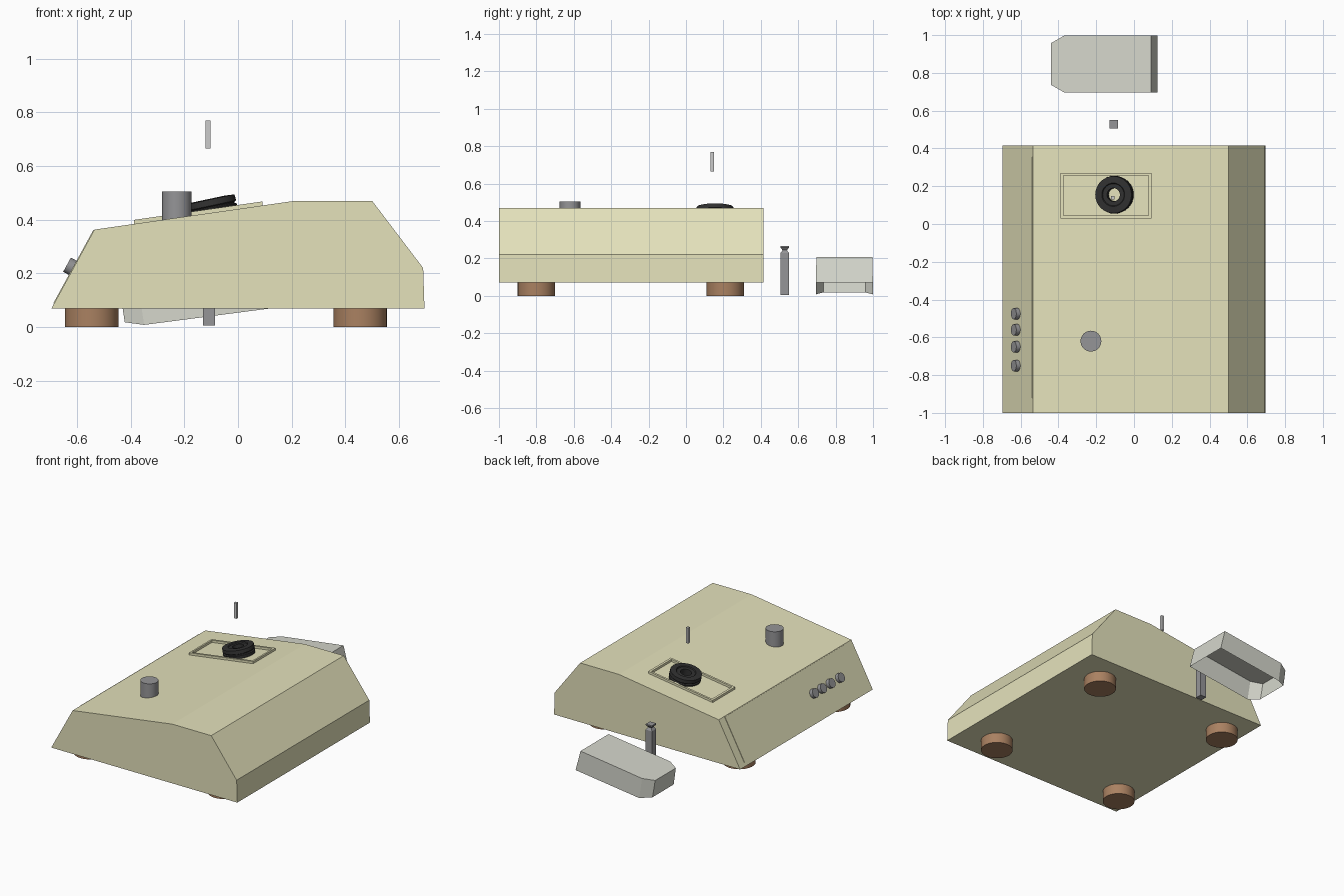
import bpy, bmesh, math
from mathutils import Matrix, Vector

if "Cube" in bpy.data.objects:
    bpy.data.objects.remove(bpy.data.objects["Cube"])


def material(name, rgb):
    m = bpy.data.materials.new(name)
    m.diffuse_color = (*rgb, 1)
    m.use_nodes = True
    m.node_tree.nodes["Principled BSDF"].inputs["Base Color"].default_value = m.diffuse_color
    return m


CREAM = material("cream", (0.78, 0.76, 0.50))
BROWN = material("brown", (0.40, 0.22, 0.12))
DARK = material("dark_grey", (0.30, 0.30, 0.31))
BLACK = material("black", (0.03, 0.03, 0.03))
COVER = material("cover_grey", (0.66, 0.67, 0.60))
LIGHT = material("light_grey", (0.62, 0.62, 0.62))


def make(name, verts, faces, mat, smooth=False):
    me = bpy.data.meshes.new(name)
    me.from_pydata([tuple(v) for v in verts], [], faces)
    bm = bmesh.new()
    bm.from_mesh(me)
    bmesh.ops.recalc_face_normals(bm, faces=bm.faces)
    bm.to_mesh(me)
    bm.free()
    ob = bpy.data.objects.new(name, me)
    bpy.context.collection.objects.link(ob)
    me.materials.append(mat)
    if smooth:
        bpy.ops.object.select_all(action='DESELECT')
        bpy.context.view_layer.objects.active = ob
        ob.select_set(True)
        bpy.ops.object.shade_smooth_by_angle(angle=math.radians(35))
    return ob


def loft(rings, cap_start=True, cap_end=True, closed=False):
    n = len(rings[0])
    verts = [v for r in rings for v in r]
    pairs = [(i, i + 1) for i in range(len(rings) - 1)]
    if closed:
        pairs.append((len(rings) - 1, 0))
    faces = [(a * n + j, a * n + (j + 1) % n, b * n + (j + 1) % n, b * n + j)
             for a, b in pairs for j in range(n)]
    if cap_start and not closed:
        faces.append(tuple(range(n)))
    if cap_end and not closed:
        faces.append(tuple(range((len(rings) - 1) * n, len(rings) * n)))
    return verts, faces


def lathe(name, profile, mat, origin, axis=(0, 0, 1), n=32, closed=False, turn=0):
    # profile of (radius, height) spun around an axis
    rot = Vector((0, 0, 1)).rotation_difference(Vector(axis)).to_matrix()
    o = Vector(origin)
    rings = [[o + rot @ Vector((r * math.cos(turn + math.tau * k / n),
                                r * math.sin(turn + math.tau * k / n), h))
              for k in range(n)] for r, h in profile]
    return make(name, *loft(rings, closed=closed), mat, smooth=n > 6)


def deck(x):
    # height of the sloping top
    return 0.363 + (x + 0.535) * 0.107 / 0.745


# Wedge-shaped body
outline = [(-0.695, 0.07), (-0.535, 0.363), (0.21, 0.47),
           (0.50, 0.47), (0.69, 0.22), (0.695, 0.07)]
make("body", *loft([[(x, y, z) for x, z in outline] for y in (-1.0, 0.415)]), CREAM)

# Thin control panel on the sloping face
base, along = Vector((-0.695, 0, 0.07)), Vector((0.16, 0, 0.293))
normal = Vector((-0.293, 0, 0.16)).normalized()
rings = [[base + along * t + normal * d + Vector((0, y, 0))
          for t, y in ((0.06, -0.92), (0.06, 0.355), (0.99, 0.355), (0.99, -0.92))]
         for d in (-0.004, 0.003)]
make("control_panel", *loft(rings), CREAM)

# Feet
for i, x in enumerate((-0.545, 0.455)):
    for j, y in enumerate((-0.80, 0.21)):
        lathe(f"foot_{i}_{j}", [(0.10, 0), (0.10, 0.08)], BROWN, (x, y, 0))

# Large top knob
lathe("large_knob", [(0.055, 0.39), (0.055, 0.505)], DARK, (-0.228, -0.62, 0))

# Row of small knobs on the panel
for i, y in enumerate((-0.475, -0.56, -0.65, -0.75)):
    lathe(f"small_knob_{i}", [(0.030, -0.01), (0.030, 0.027)], DARK,
          base + along * 0.51 + Vector((0, y, 0)), normal, n=16)

# Raised rectangular frame around the ring
def rect(inset, lift):
    x0, x1, y0, y1 = -0.388 + inset, 0.092 - inset, 0.03 + inset, 0.27 - inset
    return [(x, y, deck(x) + lift) for x, y in ((x0, y0), (x1, y0), (x1, y1), (x0, y1))]

make("deck_frame", *loft([rect(0, -0.005), rect(0, 0.015), rect(0.014, 0.015),
                          rect(0.014, -0.005)], closed=True), CREAM)

# Tilted black ring with a grooved edge and open hub
tilt = math.radians(12)
lathe("deck_ring", [(0.035, -0.012), (0.098, -0.012), (0.10, 0.010), (0.092, 0.014),
                    (0.092, 0.018), (0.10, 0.022), (0.098, 0.045), (0.062, 0.048),
                    (0.058, 0.042), (0.035, 0.042)], BLACK,
      (-0.100, 0.155, 0.430), (-math.sin(tilt), 0, math.cos(tilt)), closed=True)

# Floating pin above the ring
s = math.sqrt(2)
lathe("pin", [(0.009 * s, 0.665), (0.009 * s, 0.77)], LIGHT, (-0.112, 0.14, 0),
      n=4, turn=math.pi / 4)

# Square post with a notched head
lathe("post", [(0.023 * s, 0.005), (0.023 * s, 0.228), (0.012 * s, 0.244),
               (0.023 * s, 0.258), (0.023 * s, 0.266)], DARK, (-0.108, 0.528, 0),
      n=4, turn=math.pi / 4)

# Detached cover, open underneath
half = [(0.125, 0.07, 0.152), (-0.35, 0.008, 0.152), (-0.422, 0.018, 0.113)]
top = [(0.09, 0.207, 0.150), (-0.37, 0.145, 0.150), (-0.44, 0.135, 0.110)]
rings = [[(x, 0.847 - w, z) for x, z, w in r] +
         [(x, 0.847 + w, z) for x, z, w in reversed(r)] for r in (half, top)]
make("cover", *loft(rings, cap_start=False), COVER)
